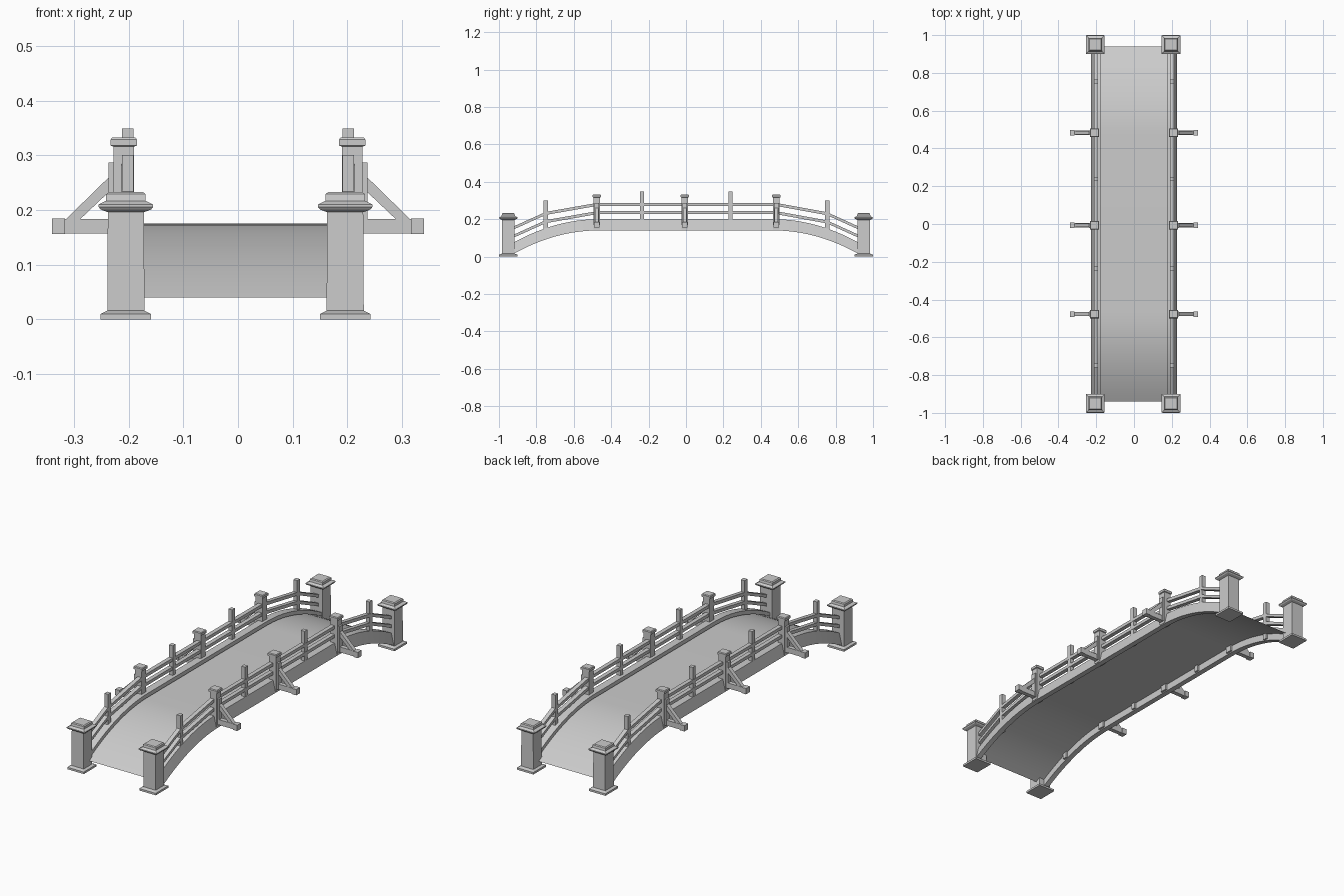
import bpy, bmesh
from mathutils import Vector

if "Cube" in bpy.data.objects:
    bpy.data.objects.remove(bpy.data.objects["Cube"])

FLAT, END = 0.47, 0.94


def drop(y):
    # height lost below the flat middle span
    u = max(0.0, (abs(y) - FLAT) / (END - FLAT))
    return -0.135 * u * u


def make(name, verts, faces, smooth=False):
    me = bpy.data.meshes.new(name)
    me.from_pydata(verts, [], faces)
    bm = bmesh.new()
    bm.from_mesh(me)
    if any(len(e.link_faces) > 1 for e in bm.edges):
        bmesh.ops.recalc_face_normals(bm, faces=bm.faces)
    bm.to_mesh(me)
    bm.free()
    ob = bpy.data.objects.new(name, me)
    bpy.context.collection.objects.link(ob)
    if smooth:
        bpy.context.view_layer.objects.active = ob
        ob.select_set(True)
        bpy.ops.object.shade_smooth_by_angle(angle=0.5)
        ob.select_set(False)
    return ob


def stack(name, cx, cy, rings):
    # rectangular sections (half x, half y, z) joined upward
    v = []
    for hx, hy, z in rings:
        v += [(cx + sx * hx, cy + sy * hy, z) for sx, sy in ((-1, -1), (1, -1), (1, 1), (-1, 1))]
    f = [(3, 2, 1, 0)]
    for i in range(len(rings) - 1):
        a = i * 4
        f += [(a + k, a + (k + 1) % 4, a + 4 + (k + 1) % 4, a + 4 + k) for k in range(4)]
    n = len(v)
    f.append((n - 4, n - 3, n - 2, n - 1))
    return make(name, v, f)


def box(name, x0, x1, y0, y1, z0, z1):
    return stack(name, (x0 + x1) / 2, (y0 + y1) / 2,
                 [(abs(x1 - x0) / 2, (y1 - y0) / 2, z) for z in (z0, z1)])


def sweep(name, section, ys, smooth=False):
    # an (x, z) section carried along the bridge's arch
    n = len(section)
    v = [(x, y, z + drop(y)) for y in ys for x, z in section]
    f = [tuple(range(n)), tuple(range(len(v) - n, len(v)))]
    for i in range(len(ys) - 1):
        f += [(i * n + k, i * n + (k + 1) % n, (i + 1) * n + (k + 1) % n, (i + 1) * n + k)
              for k in range(n)]
    return make(name, v, f, smooth)


def prism(name, pts, y0, y1):
    # an (x, z) outline extruded in y
    n = len(pts)
    v = [(x, y, z) for y in (y0, y1) for x, z in pts]
    f = [tuple(range(n)), tuple(range(n, 2 * n))]
    f += [(k, (k + 1) % n, n + (k + 1) % n, n + k) for k in range(n)]
    return make(name, v, f)


steps = 14
arc = [FLAT + (END - FLAT) * i / steps for i in range(steps + 1)]
curve_ys = [-y for y in reversed(arc)] + arc

# walking deck: a thin curved sheet
dv = [(x, y, 0.175 + drop(y)) for y in curve_ys for x in (-0.2, 0.2)]
df = [(2 * i, 2 * i + 1, 2 * i + 3, 2 * i + 2) for i in range(len(curve_ys) - 1)]
make("deck", dv, df, True)

for s, side in ((-1, "left"), (1, "right")):
    # arched side beam with inner curb
    sec = [(0.174, 0.18), (0.174, 0.2), (0.213, 0.2), (0.227, 0.14), (0.2, 0.14), (0.2, 0.18)]
    sweep(side + "_beam", [(s * x, z) for x, z in sec], curve_ys, True)

    # two straight-segment handrails
    rail_ys = [-0.93, -0.75, -0.477, 0.483, 0.755, 0.93]
    for label, z in (("lower", 0.235), ("upper", 0.279)):
        sec = [(0.192, z - 0.008), (0.213, z - 0.008), (0.213, z + 0.008), (0.192, z + 0.008)]
        sweep(f"{side}_{label}_rail", [(s * x, h) for x, h in sec], rail_ys)

    # slim balusters
    for y in (-0.75, -0.235, 0.238, 0.755):
        d = drop(y)
        box(side + "_baluster", s * 0.191, s * 0.212, y - 0.011, y + 0.011, 0.145 + d, 0.349 + d)

    # main posts with caps, outriggers and diagonal braces
    for y in (-0.477, -0.007, 0.483):
        stack(side + "_post", s * 0.209, y, [
            (0.019, 0.018, 0.145), (0.019, 0.018, 0.316), (0.024, 0.022, 0.318),
            (0.024, 0.022, 0.329), (0.021, 0.019, 0.333)])
        box(side + "_brace_plate", s * 0.22, s * 0.237, y - 0.013, y + 0.013, 0.157, 0.287)
        box(side + "_outrigger", s * 0.2, s * 0.318, y - 0.011, y + 0.011, 0.157, 0.184)
        box(side + "_outrigger_end", s * 0.316, s * 0.34, y - 0.015, y + 0.015, 0.156, 0.185)
        prism(side + "_brace", [(s * x, z) for x, z in
              ((0.232, 0.237), (0.29, 0.182), (0.316, 0.182), (0.232, 0.264))],
              y - 0.01, y + 0.01)

    # end pillars
    cx = -0.205 if s < 0 else 0.196
    for t in (-1, 1):
        stack(side + "_end_pillar", cx, t * 0.95, [
            (0.046, 0.05, 0), (0.046, 0.05, 0.01), (0.034, 0.034, 0.016),
            (0.033, 0.033, 0.196), (0.046, 0.045, 0.201), (0.05, 0.049, 0.206),
            (0.05, 0.049, 0.21), (0.036, 0.036, 0.217), (0.036, 0.034, 0.229),
            (0.031, 0.03, 0.233)])
